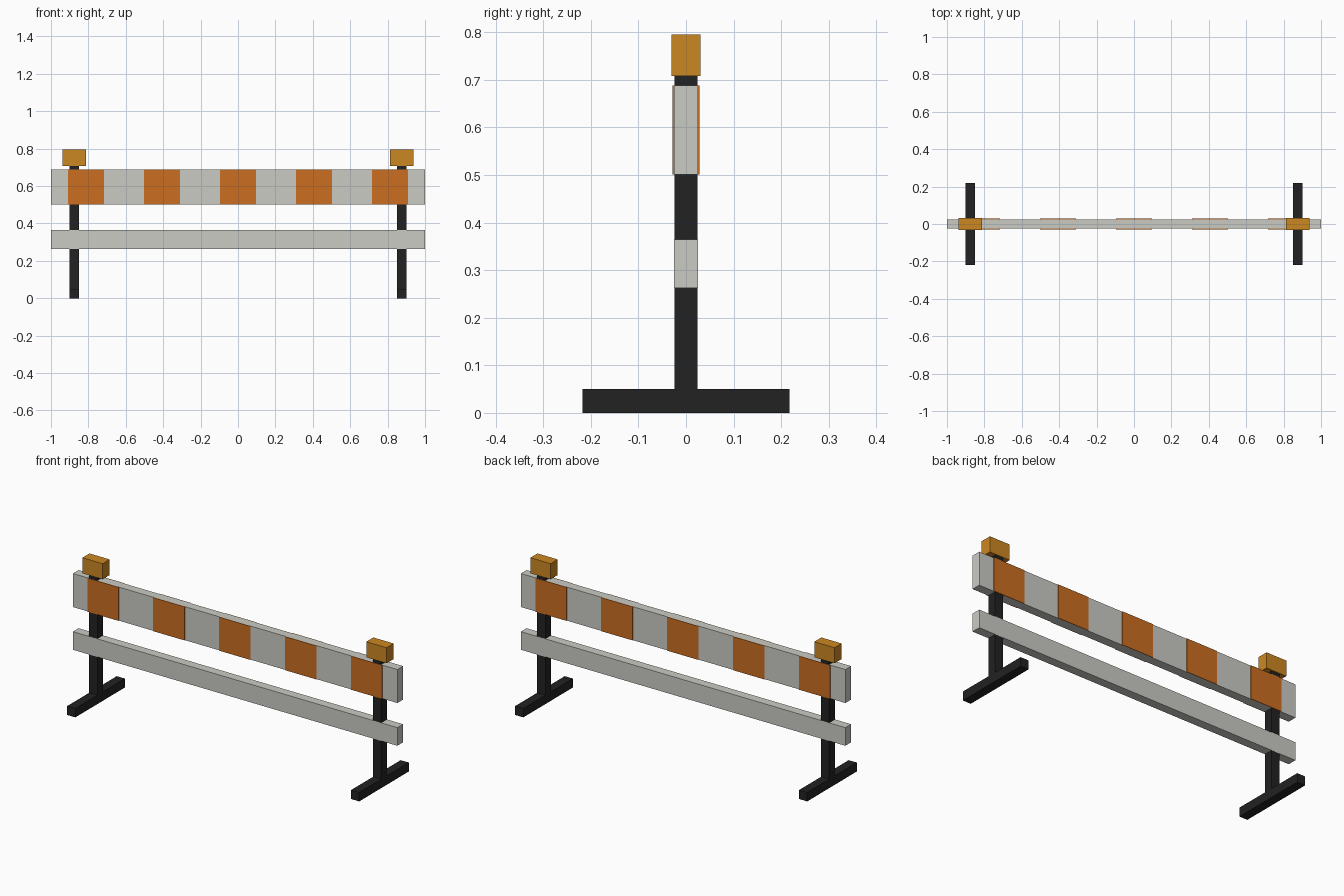
import bpy

if "Cube" in bpy.data.objects:
    bpy.data.objects.remove(bpy.data.objects["Cube"])


def material(name, rgb):
    m = bpy.data.materials.new(name)
    m.diffuse_color = (*rgb, 1.0)
    m.use_nodes = True
    m.node_tree.nodes["Principled BSDF"].inputs["Base Color"].default_value = m.diffuse_color
    return m


WHITE = material("off_white", (0.60, 0.60, 0.56))
ORANGE = material("stripe_orange", (0.60, 0.155, 0.015))
AMBER = material("lamp_amber", (0.60, 0.245, 0.016))
BLACK = material("frame_black", (0.016, 0.016, 0.016))


def box(name, x, y, z, mat):
    """Box from (min, max) ranges on each axis."""
    verts = [(a, b, c) for a in x for b in y for c in z]
    faces = [(0, 1, 3, 2), (4, 6, 7, 5), (0, 4, 5, 1),
             (2, 3, 7, 6), (0, 2, 6, 4), (1, 5, 7, 3)]
    me = bpy.data.meshes.new(name)
    me.from_pydata(verts, [], faces)
    me.materials.append(mat)
    ob = bpy.data.objects.new(name, me)
    bpy.context.collection.objects.link(ob)
    return ob


# Boards
box("upper_board", (-1, 1), (-0.025, 0.025), (0.501, 0.688), WHITE)
box("lower_rail", (-1, 1), (-0.025, 0.025), (0.263, 0.364), WHITE)

# Orange stripe plates on both faces of the upper board
for i in range(-2, 3):
    cx = i * 0.4065
    for side, y in (("front", (-0.0285, -0.025)), ("back", (0.025, 0.0285))):
        box(f"stripe_{side}_{i + 3}", (cx - 0.096, cx + 0.096), y,
            (0.501, 0.688), ORANGE)

# Post, foot and warning lamp at each end
for side, cx in (("left", -0.875), ("right", 0.875)):
    px = (cx - 0.025, cx + 0.025)
    box(f"{side}_post", px, (-0.0245, 0.0245), (0.05, 0.708), BLACK)
    box(f"{side}_foot", px, (-0.218, 0.218), (0, 0.05), BLACK)
    box(f"{side}_lamp", (cx - 0.0625, cx + 0.0625), (-0.031, 0.031),
        (0.708, 0.795), AMBER)
